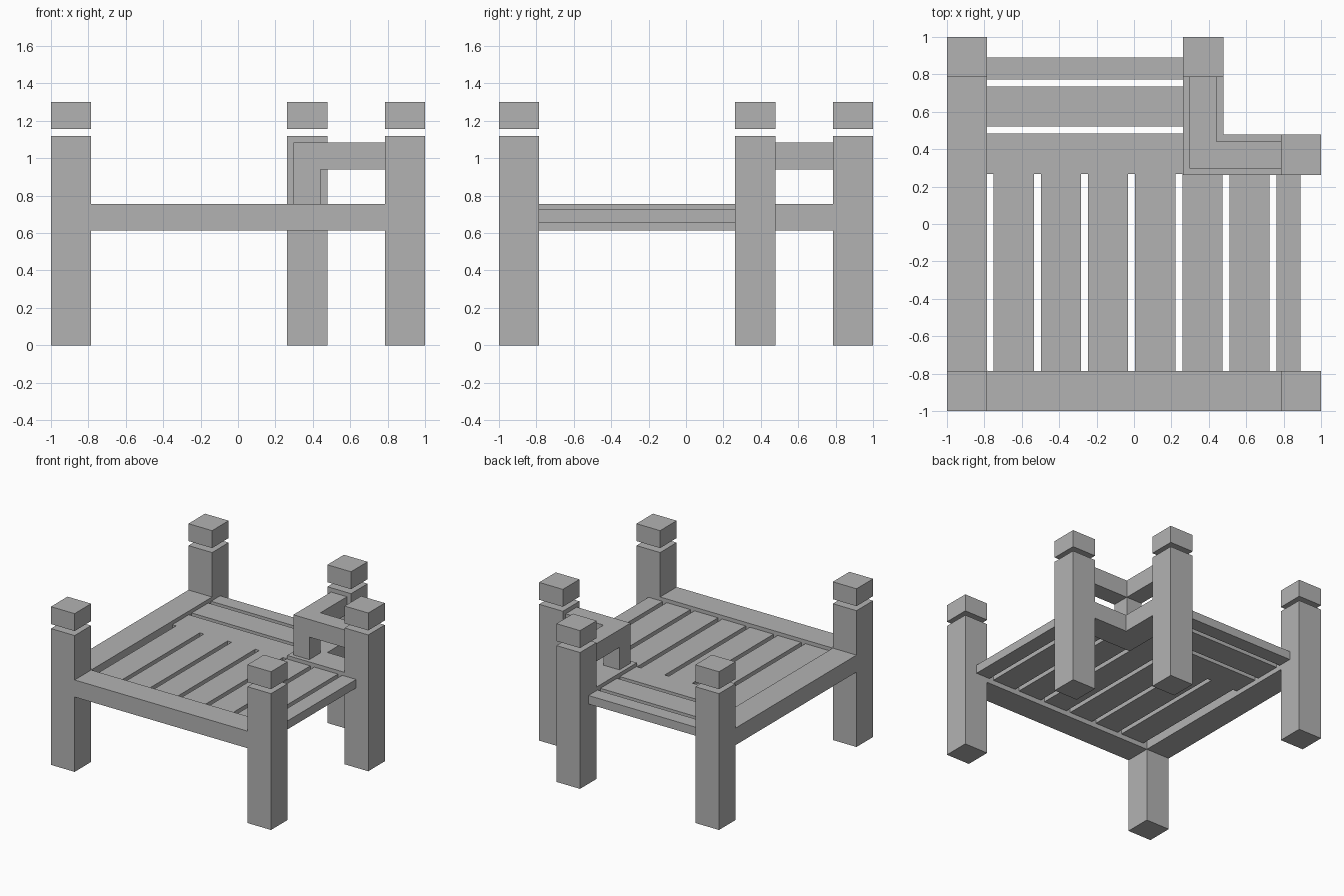
import bpy

default = bpy.data.objects.get("Cube")
if default:
    bpy.data.objects.remove(default, do_unlink=True)

wood = bpy.data.materials.new("grey")
wood.use_nodes = True
GREY = (0.45, 0.45, 0.45, 1)
wood.diffuse_color = GREY
wood.node_tree.nodes["Principled BSDF"].inputs["Base Color"].default_value = GREY


def box(name, x, y, z):
    """Box spanning the given (low, high) ranges."""
    bpy.ops.mesh.primitive_cube_add(size=1)
    ob = bpy.context.object
    ob.name = ob.data.name = name
    for v in ob.data.vertices:
        v.co = [r[0] if c < 0 else r[1] for c, r in zip(v.co, (x, y, z))]
    ob.data.materials.append(wood)
    return ob


W = 0.215                 # post and beam width
IN = 1 - W                # inner face of the outer posts
NOTCH = 0.263             # start of the cut-away corner
BEAM = (0.615, 0.755)
PLANK = (0.655, 0.725)
RAIL = (0.94, 1.085)

# Posts with separate caps floating just above
posts = {"front_right": (-1, -1), "front_left": (IN, -1), "back_right": (-1, IN),
         "back_inner": (NOTCH, IN), "side_inner": (IN, NOTCH)}
for name, (x, y) in posts.items():
    box(name + "_post", (x, x + W), (y, y + W), (0, 1.12))
    box(name + "_cap", (x, x + W), (y, y + W), (1.157, 1.30))

# Edge beams along the front and right sides
box("front_beam", (-IN, IN), (-1, -IN), BEAM)
box("right_beam", (-1, -IN), (-IN, IN), BEAM)
box("beam_corner", (-1, -IN), (-1, -IN), BEAM).scale = (0.999, 0.999, 1)

# L-shaped beam around the cut-away corner
N2 = NOTCH + W
box("notch_beam_side", (NOTCH, IN), (NOTCH, N2), BEAM)
box("notch_beam_back", (NOTCH, N2), (N2, IN), BEAM)

# L-shaped handrail with its corner upright
R1, R2 = NOTCH + 0.033, NOTCH + 0.178
box("handrail_upright", (R1, R2), (R1, R2), (BEAM[1], RAIL[0]))
box("handrail_side", (R1, IN), (R1, R2), RAIL)
box("handrail_back", (R1, R2), (R2, IN), RAIL)

# Lengthwise deck planks, the last one trimmed to the deck edge
for i in range(7):
    x = -0.75 + 0.252 * i
    box(f"long_plank_{i + 1}", (x, min(x + W, 0.89)), (-IN, 0.268), PLANK)

# Crosswise deck planks behind them, the last one trimmed too
for i in range(3):
    y = 0.268 + 0.252 * i
    box(f"cross_plank_{i + 1}", (-IN, NOTCH), (y, min(y + W, 0.89)), PLANK)
